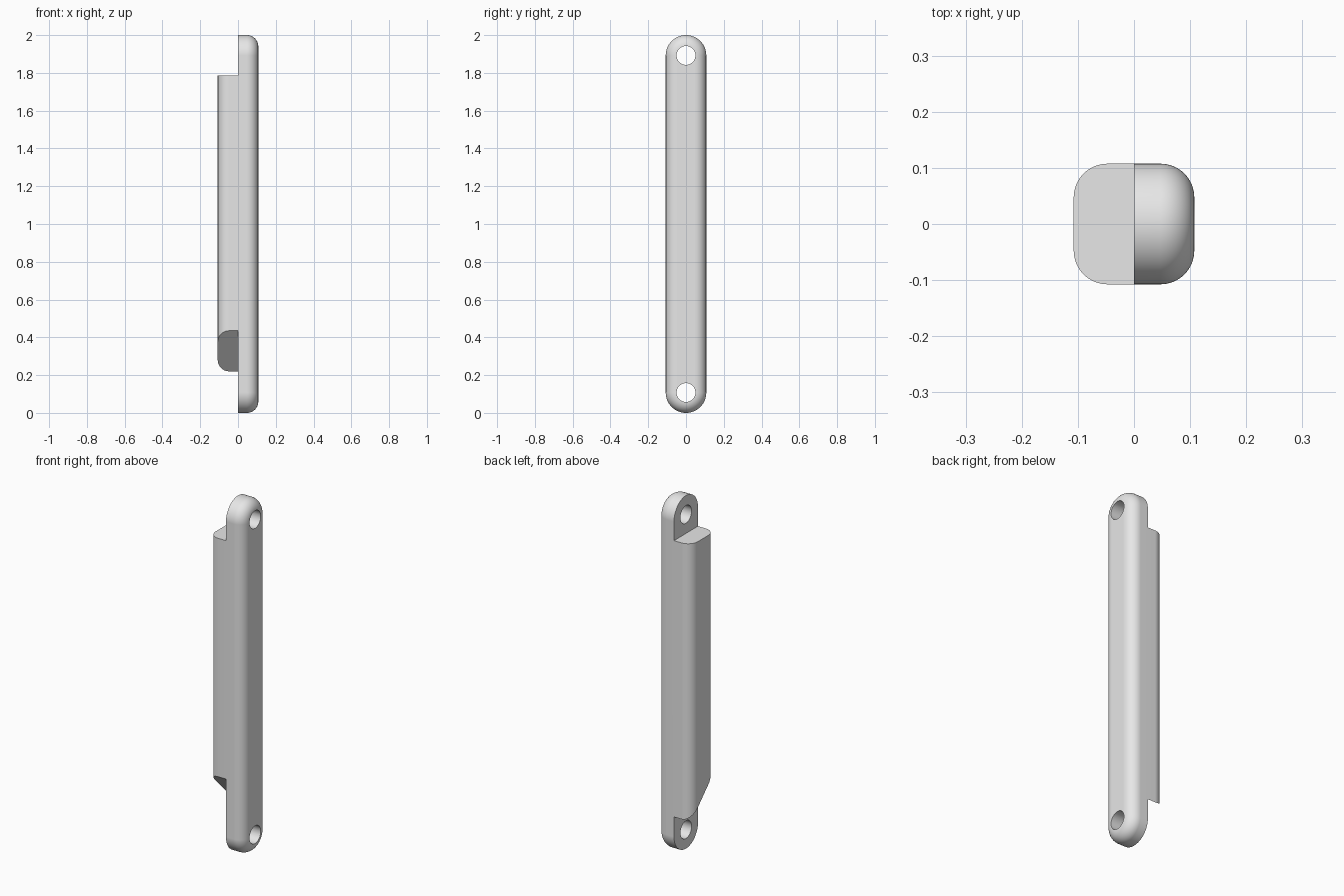
import bpy
import bmesh
from math import sin, cos, pi, radians
from mathutils import Matrix

R = 0.1075        # half width of the bar
FILLET = 0.06     # rounding of the outer edges
HEIGHT = 2.0
STEPS = 10

cube = bpy.data.objects.get("Cube")
if cube:
    bpy.data.objects.remove(cube, do_unlink=True)

gray = bpy.data.materials.new("light gray")
gray.use_nodes = True
COLOR = (0.8, 0.8, 0.8, 1)
gray.diffuse_color = COLOR
gray.node_tree.nodes["Principled BSDF"].inputs["Base Color"].default_value = COLOR


def make_object(name, bm):
    bmesh.ops.recalc_face_normals(bm, faces=bm.faces)
    mesh = bpy.data.meshes.new(name)
    bm.to_mesh(mesh)
    bm.free()
    mesh.materials.append(gray)
    obj = bpy.data.objects.new(name, mesh)
    bpy.context.collection.objects.link(obj)
    return obj


def loft(name, rings):
    """Skin a list of equal closed rings and cap both ends."""
    bm = bmesh.new()
    rows = [[bm.verts.new(p) for p in ring] for ring in rings]
    for a, b in zip(rows, rows[1:]):
        for i in range(len(a)):
            j = (i + 1) % len(a)
            bm.faces.new((a[i], a[j], b[j], b[i]))
    bm.faces.new(rows[0])
    bm.faces.new(rows[-1])
    return make_object(name, bm)


def select_only(obj):
    bpy.ops.object.select_all(action="DESELECT")
    obj.select_set(True)
    bpy.context.view_layer.objects.active = obj


def smooth(obj):
    select_only(obj)
    bpy.ops.object.shade_smooth_by_angle(angle=radians(30))
    weighted = obj.modifiers.new("even normals", "WEIGHTED_NORMAL")
    weighted.keep_sharp = True


def capsule_ring(x, r, n=32):
    """Upright stadium outline at depth x with end radius r."""
    ring = []
    for start, z in ((0, HEIGHT - R), (pi, R)):
        for i in range(n + 1):
            a = start + pi * i / n
            ring.append((x, r * cos(a), z + r * sin(a)))
    return ring


# Mounting bar: flat on the inner side, rounded on the outer side
rings = [capsule_ring(0, R)]
for k in range(STEPS + 1):
    a = pi / 2 * k / STEPS
    rings.append(capsule_ring(R - FILLET + FILLET * sin(a), R - FILLET + FILLET * cos(a)))
bar = loft("mounting_bar", rings)

# Screw holes through both ends of the bar
for z in (R, HEIGHT - R):
    bm = bmesh.new()
    bmesh.ops.create_cone(bm, cap_ends=True, segments=48, radius1=0.05, radius2=0.05, depth=1,
                          matrix=Matrix.Translation((0, 0, z)) @ Matrix.Rotation(pi / 2, 4, "Y"))
    cutter = make_object("hole_cutter", bm)
    cutter.hide_render = True
    cut = bar.modifiers.new("screw hole", "BOOLEAN")
    cut.operation = "DIFFERENCE"
    cut.solver = "EXACT"
    cut.object = cutter
    select_only(bar)
    bpy.ops.object.modifier_apply(modifier=cut.name)
    bpy.data.objects.remove(cutter, do_unlink=True)
smooth(bar)

# Grip block: rounded section, square top, bottom sliced at 45 degrees
profile = [(0, -R)]
for side, start in ((-1, 1.5 * pi), (1, pi)):
    for k in range(STEPS + 1):
        a = start - pi / 2 * k / STEPS
        profile.append((FILLET - R + FILLET * cos(a), side * (R - FILLET) + FILLET * sin(a)))
profile.append((0, R))
block = loft("grip_block", [[(x, y, 0.3275 - y) for x, y in profile],
                            [(x, y, 1.785) for x, y in profile]])
smooth(block)
